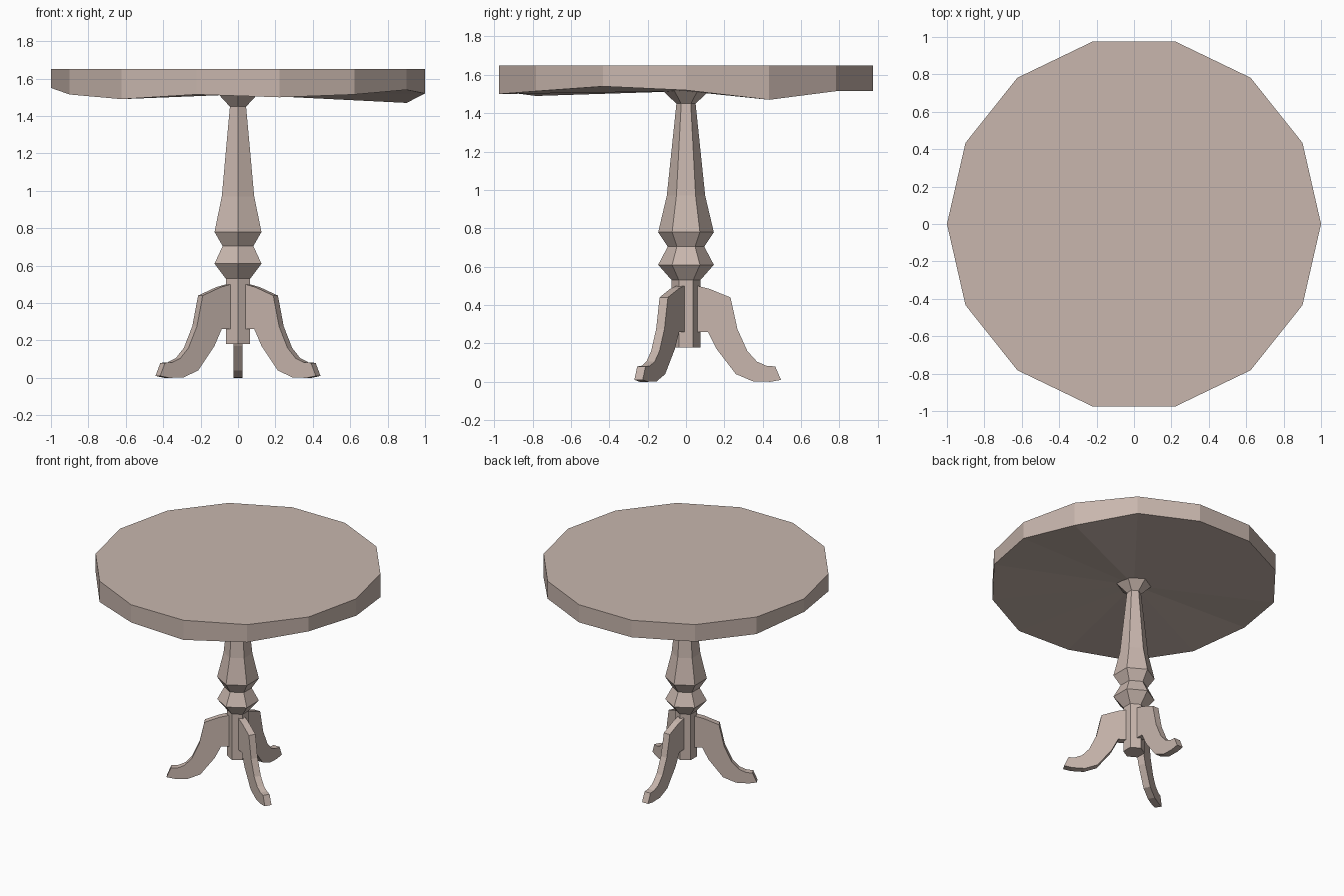
import bpy
import math

if "Cube" in bpy.data.objects:
    bpy.data.objects.remove(bpy.data.objects["Cube"])

wood = bpy.data.materials.new("pale taupe wood")
wood.diffuse_color = (0.58, 0.47, 0.42, 1.0)
wood.use_nodes = True
wood.node_tree.nodes["Principled BSDF"].inputs["Base Color"].default_value = wood.diffuse_color


def add_mesh(name, verts, faces):
    mesh = bpy.data.meshes.new(name)
    mesh.from_pydata(verts, [], faces)
    mesh.materials.append(wood)
    obj = bpy.data.objects.new(name, mesh)
    bpy.context.collection.objects.link(obj)
    return obj


def ring(radius, sides, z, start=0.0):
    return [(radius * math.cos(start + math.tau * i / sides),
             radius * math.sin(start + math.tau * i / sides), z) for i in range(sides)]


def side_quads(a, b, n):
    return [(a + i, a + (i + 1) % n, b + (i + 1) % n, b + i) for i in range(n)]


# Tabletop: 14-sided disc with an uneven lower rim fanned to a centre point
N = 14
rim_z = [1.52, 1.47, 1.515, 1.515, 1.52, 1.52, 1.52,
         1.55, 1.515, 1.49, 1.515, 1.50, 1.515, 1.54]
top = ring(1.0, N, 1.65)
low = [(x, y, z) for (x, y, _), z in zip(top, rim_z)]
faces = side_quads(0, N, N) + [tuple(range(N, 2 * N))]
faces += [((i + 1) % N, i, 2 * N) for i in range(N)]
add_mesh("tabletop", low + top + [(0, 0, 1.515)], faces)

# Pedestal: six-sided turned column with corners on the y axis
profile = [(0.075, 0.18), (0.075, 0.53), (0.145, 0.61), (0.095, 0.705),
           (0.145, 0.78), (0.10, 0.97), (0.05, 1.45), (0.13, 1.525)]
S = 6
verts, faces = [], [tuple(reversed(range(S)))]
for k, (r, z) in enumerate(profile):
    verts += ring(r, S, z, math.pi / 2)
    if k:
        faces += side_quads((k - 1) * S, k * S, S)
faces.append(tuple(range(len(verts) - S, len(verts))))
add_mesh("pedestal", verts, faces)

# Legs: curved flat boards, three around the column
outline = [(0.03, 0.26), (0.115, 0.26), (0.16, 0.17), (0.26, 0.04), (0.35, 0.002),
           (0.44, 0.0), (0.495, 0.01), (0.465, 0.08), (0.42, 0.083), (0.37, 0.105),
           (0.32, 0.16), (0.268, 0.275), (0.232, 0.44), (0.12, 0.485), (0.06, 0.50),
           (0.03, 0.50)]
M, HALF = len(outline), 0.025
for name, deg in (("back_leg", 90), ("left_leg", 210), ("right_leg", 330)):
    c, s = math.cos(math.radians(deg)), math.sin(math.radians(deg))
    verts = [(r * c - t * s, r * s + t * c, z) for t in (HALF, -HALF) for r, z in outline]
    faces = [tuple(reversed(range(M))), tuple(range(M, 2 * M))] + side_quads(0, M, M)
    add_mesh(name, verts, faces)
